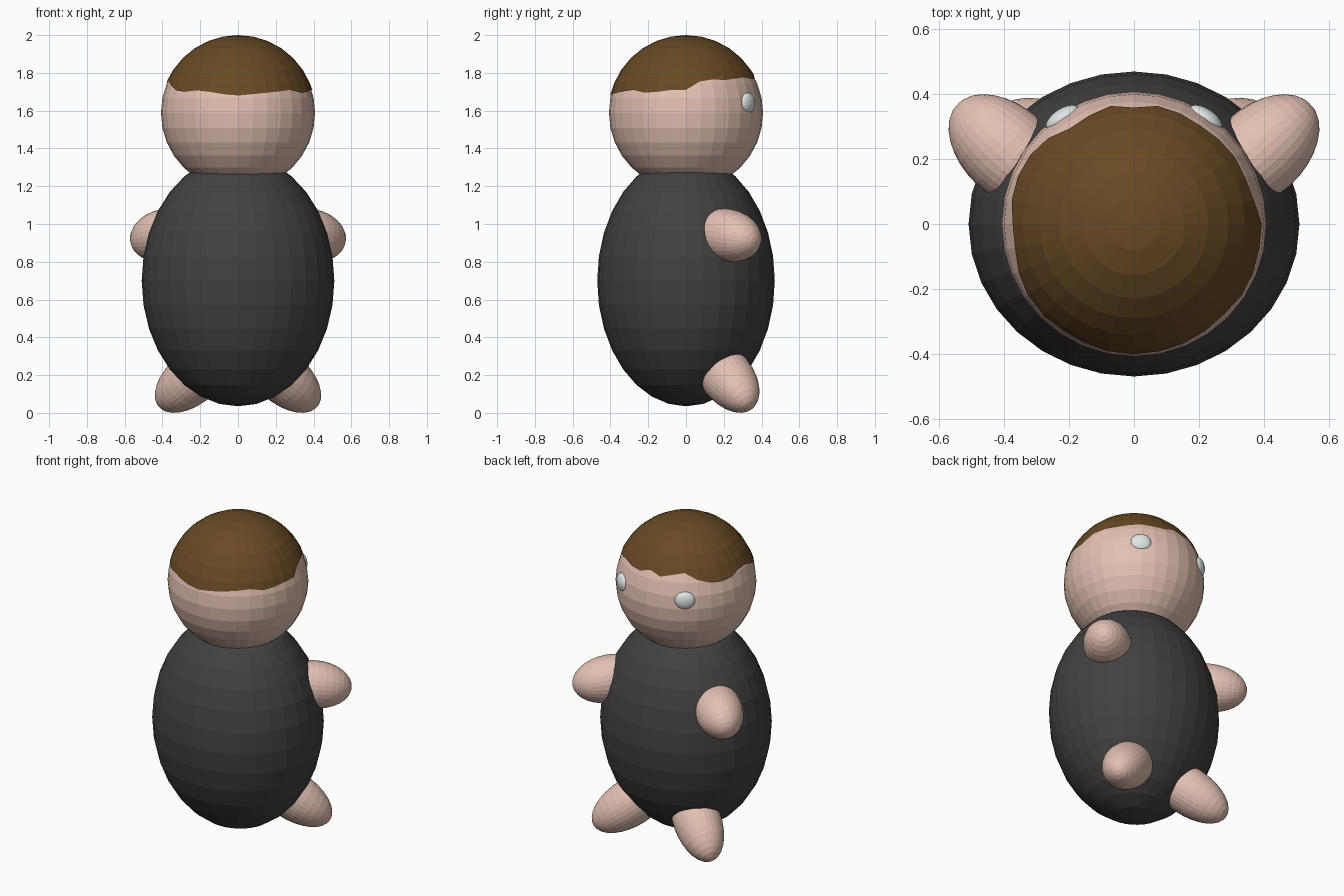
import bpy, bmesh
from math import sin, cos, acos, pi, tau
from mathutils import Vector

if "Cube" in bpy.data.objects:
    bpy.data.objects.remove(bpy.data.objects["Cube"], do_unlink=True)


def material(name, rgb):
    m = bpy.data.materials.new(name)
    m.use_nodes = True
    colour = (*rgb, 1)
    m.diffuse_color = colour
    m.node_tree.nodes["Principled BSDF"].inputs["Base Color"].default_value = colour
    return m


skin = material("skin", (0.77, 0.53, 0.45))
black = material("charcoal", (0.053, 0.053, 0.053))
brown = material("hair brown", (0.14, 0.068, 0.018))
white = material("eye white", (0.75, 0.8, 0.8))


def finish(bm, name, mat):
    mesh = bpy.data.meshes.new(name)
    bm.to_mesh(mesh)
    bm.free()
    mesh.materials.append(mat)
    obj = bpy.data.objects.new(name, mesh)
    bpy.context.collection.objects.link(obj)
    return obj


def ellipsoid(name, centre, radii, mat, axis=(0, 0, 1)):
    """Flat-shaded sphere, scaled, with its pole turned along axis."""
    bm = bmesh.new()
    bmesh.ops.create_uvsphere(bm, u_segments=32, v_segments=16, radius=1)
    obj = finish(bm, name, mat)
    obj.scale = radii
    obj.location = centre
    if axis != (0, 0, 1):
        obj.rotation_mode = "QUATERNION"
        obj.rotation_quaternion = Vector(axis).to_track_quat("Z", "Y")
    return obj


# Body and head
ellipsoid("body", (0, 0, 0.70), (0.51, 0.47, 0.665), black)
HEAD_Z, HEAD_R = 1.588, 0.408
ellipsoid("head", (0, 0, HEAD_Z), (HEAD_R,) * 3, skin)

# Limbs and eyes, mirrored left and right
for side, s in (("left", 1), ("right", -1)):
    ellipsoid(side + "_arm", (s * 0.385, 0.22, 0.94), (0.14, 0.14, 0.22),
              skin, (s * 0.72, 0.66, -0.15))
    ellipsoid(side + "_foot", (s * 0.23, 0.215, 0.194), (0.14, 0.14, 0.27),
              skin, (s * 0.68, 0.45, -0.58))
    ellipsoid(side + "_eye", (s * 0.22, 0.325, 1.64), (0.06, 0.055, 0.03),
              white, (s * 0.56, 0.83, 0))

# Hair cap: rim heights in cm, every 15 degrees counter-clockwise from +x
RIM = (171, 177, 176, 177, 178, 176, 179, 176, 181, 176, 173, 173,
       176, 176, 171, 170, 171, 169, 168, 169, 170, 171, 169, 171)
HAIR_R, SEGS, STEP = 0.412, 32, pi / 16


def rim_angle(i):
    """Polar angle at which the hair ends on segment i."""
    t = i * len(RIM) / SEGS
    k, f = int(t), t % 1
    z = RIM[k % len(RIM)] * (1 - f) + RIM[(k + 1) % len(RIM)] * f
    return acos((z / 100 - HEAD_Z) / HAIR_R)


bm = bmesh.new()
rings = []
for k in range(9):
    ring = []
    for i in range(SEGS):
        a = i * tau / SEGS
        p = rim_angle(i) if k == 8 else min(k * STEP, rim_angle(i))
        ring.append(bm.verts.new((HAIR_R * sin(p) * cos(a), HAIR_R * sin(p) * sin(a),
                                  HEAD_Z + HAIR_R * cos(p))))
    rings.append(ring)
for upper, lower in zip(rings, rings[1:]):
    for i in range(SEGS):
        j = (i + 1) % SEGS
        bm.faces.new((upper[i], lower[i], lower[j], upper[j]))
bmesh.ops.remove_doubles(bm, verts=bm.verts, dist=0.0005)
finish(bm, "hair", brown)
